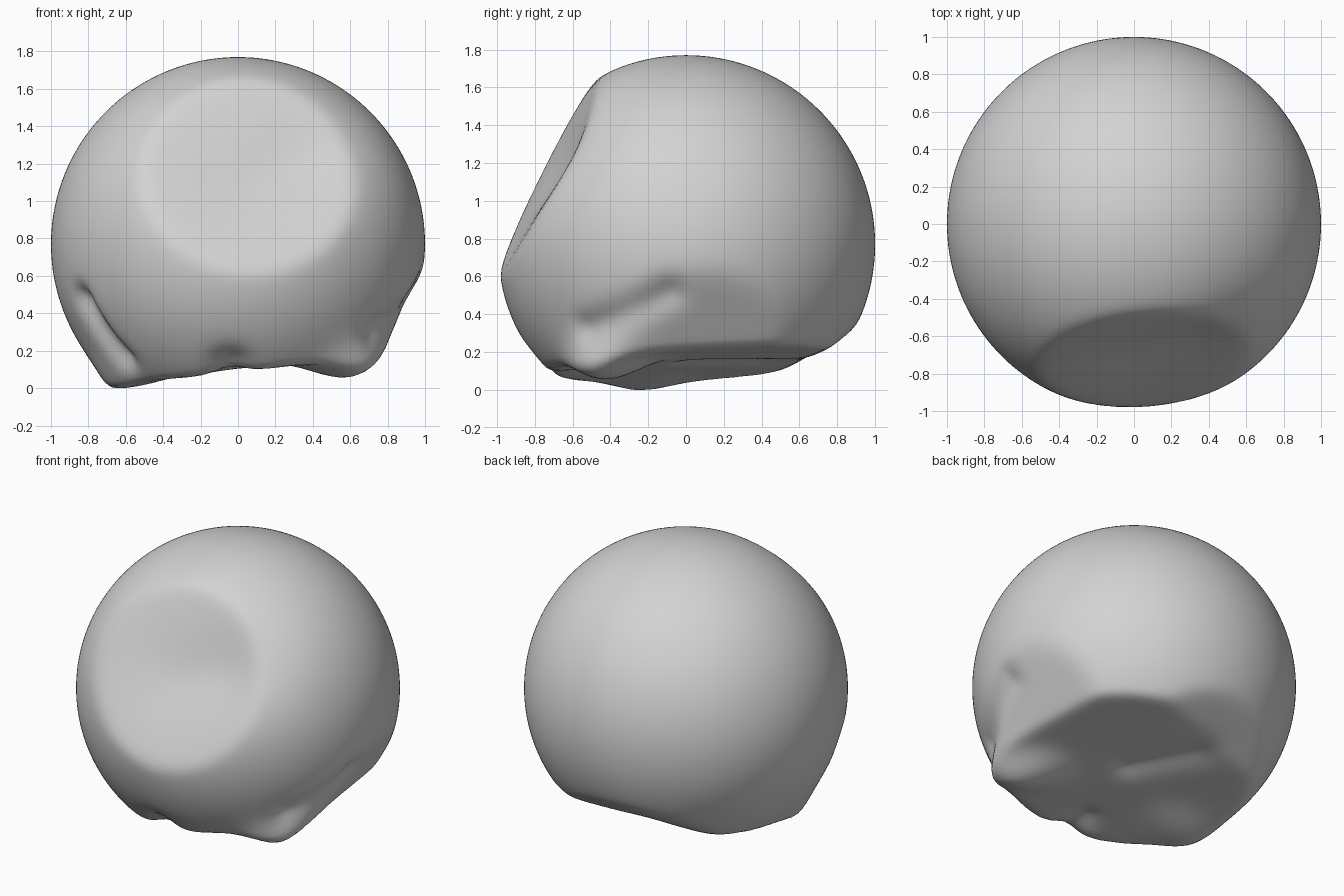
import bpy
import math
from mathutils import Vector

if "Cube" in bpy.data.objects:
    bpy.data.objects.remove(bpy.data.objects["Cube"], do_unlink=True)

# Flat cuts through the round boulder: outward normal, distance from centre
CUTS = [
    ((0.07, -0.88, 0.44), 0.82),     # sloping front face
    ((0.12, 0.06, -1.0), 0.64),      # underside
    ((-0.05, 0.55, -0.83), 0.865),   # lower back
    ((0.85, 0.1, -0.52), 0.925),     # lower left side
]

# Dents (negative) and bumps (positive): start, end, width, depth
MARKS = [
    ((0.07, -0.88, 0.42), (0.07, -0.88, 0.42), 0.38, -0.04),     # front dish
    ((0.42, -0.65, 0.5), (0.42, -0.65, 0.5), 0.32, -0.05),       # dish spread to left
    ((-0.83, -0.47, -0.30), (-0.61, -0.5, -0.61), 0.07, -0.06),  # right groove
    ((0.74, -0.52, -0.46), (0.95, -0.1, -0.26), 0.09, -0.04),    # left groove
    ((-0.04, -0.72, -0.62), (-0.04, -0.55, -0.66), 0.11, -0.05),  # front notch
    ((0.1, 0.05, -0.64), (-0.1, 0.45, -0.62), 0.16, -0.03),      # underside hollow
    ((0.62, -0.45, -0.73), (0.62, -0.45, -0.73), 0.19, 0.15),    # left foot
    ((-0.6, -0.22, -0.75), (-0.6, -0.22, -0.75), 0.2, 0.055),    # right foot
]


def segment_distance(p, a, b):
    ab = b - a
    t = 0.0
    if ab.length > 0:
        t = min(1.0, max(0.0, (p - a).dot(ab) / ab.length_squared))
    return (p - a - ab * t).length


def surface_radius(direction):
    # Softly blended minimum of the ball and the cuts
    sharpness = 65
    total = math.exp(-sharpness)
    for normal, dist in CUTS:
        facing = direction.dot(Vector(normal).normalized())
        if facing > 0.2:
            total += math.exp(-sharpness * dist / facing)
    radius = min(1.0, -math.log(total) / sharpness)
    for start, end, width, depth in MARKS:
        a, b = Vector(start).normalized(), Vector(end).normalized()
        gap = segment_distance(direction, a, b)
        radius += depth * math.exp(-(gap / width) ** 2)
    return radius


# Boulder body
bpy.ops.mesh.primitive_ico_sphere_add(subdivisions=6, radius=1, location=(0, 0, 0))
boulder = bpy.context.object
boulder.name = "boulder"
for vertex in boulder.data.vertices:
    direction = vertex.co.normalized()
    vertex.co = direction * surface_radius(direction)

# Rest it on the ground
lowest = min(v.co.z for v in boulder.data.vertices)
for vertex in boulder.data.vertices:
    vertex.co.z -= lowest
bpy.ops.object.shade_smooth()

# Plain grey stone
stone = bpy.data.materials.new("grey stone")
stone.use_nodes = True
colour = (0.65, 0.65, 0.65, 1)
stone.diffuse_color = colour
stone.node_tree.nodes["Principled BSDF"].inputs["Base Color"].default_value = colour
boulder.data.materials.append(stone)
